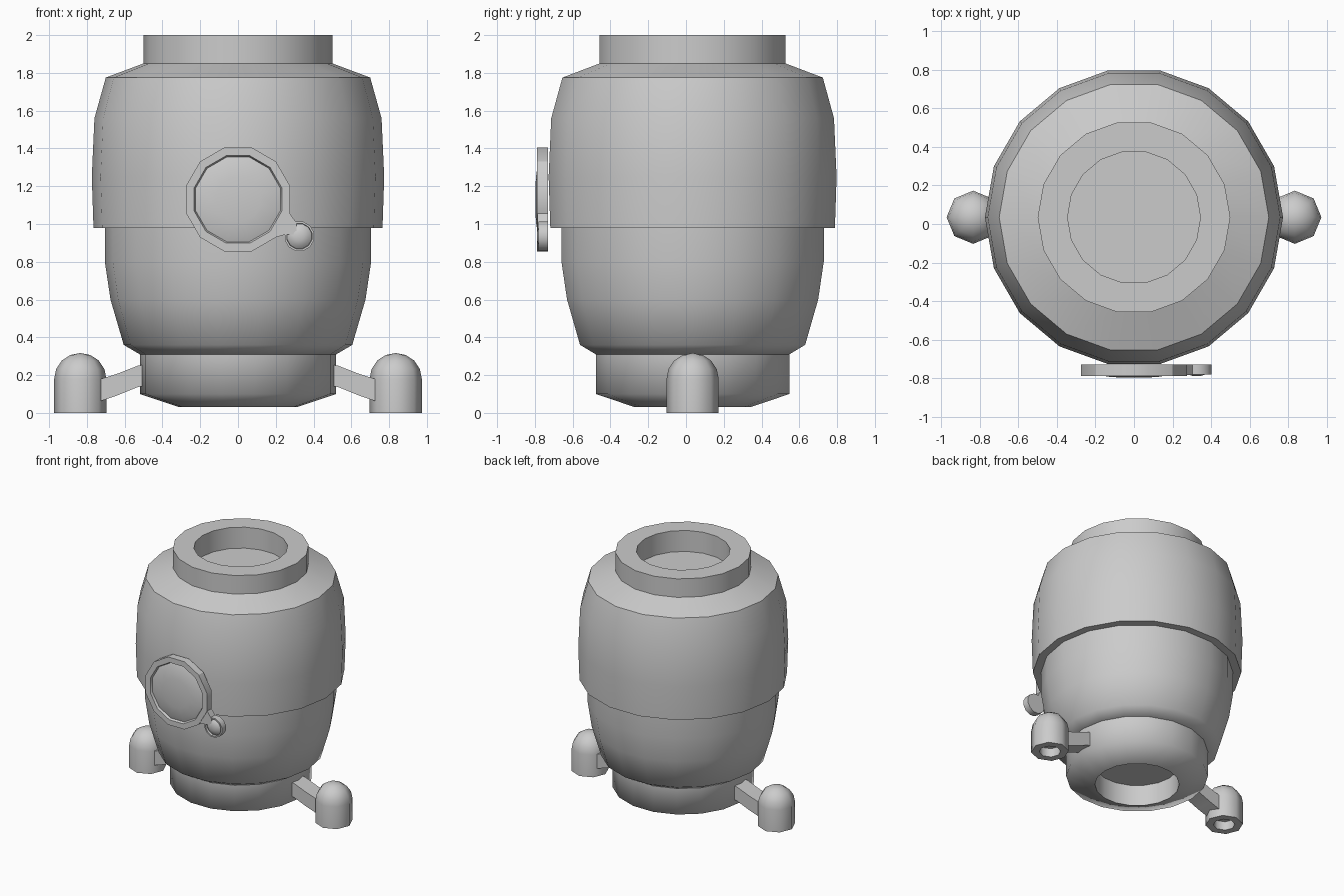
import bpy, bmesh
from math import cos, sin, pi, radians
from mathutils import Matrix

if "Cube" in bpy.data.objects:
    bpy.data.objects.remove(bpy.data.objects["Cube"])

CY = 0.035  # y of the main axis


def finish(name, bm, angle):
    bmesh.ops.remove_doubles(bm, verts=bm.verts, dist=1e-5)
    bmesh.ops.recalc_face_normals(bm, faces=bm.faces)
    me = bpy.data.meshes.new(name)
    bm.to_mesh(me)
    bm.free()
    for p in me.polygons:
        p.use_smooth = True
    me.set_sharp_from_angle(angle=radians(angle))
    ob = bpy.data.objects.new(name, me)
    bpy.context.collection.objects.link(ob)
    return ob


def lathe(name, profile, sides, centre=(0, CY, 0), angle=40, phase=0.0, front=False):
    """Revolve (radius, height) points; front=True turns the axis towards -y."""
    bm = bmesh.new()
    rings = []
    for r, h in profile:
        if r == 0:
            rings.append([bm.verts.new((0, 0, h))] * sides)
        else:
            rings.append([bm.verts.new((r * cos(phase + 2 * pi * i / sides),
                                        r * sin(phase + 2 * pi * i / sides), h))
                          for i in range(sides)])
    for a, b in zip(rings, rings[1:]):
        for i in range(sides):
            j = (i + 1) % sides
            quad = list(dict.fromkeys((a[i], a[j], b[j], b[i])))
            if len(quad) > 2:
                bm.faces.new(quad)
    if front:
        bmesh.ops.rotate(bm, verts=bm.verts, matrix=Matrix.Rotation(pi / 2, 3, 'X'))
    bmesh.ops.translate(bm, verts=bm.verts, vec=centre)
    return finish(name, bm, angle)


def prism(name, outline, y0, y1, angle=30):
    """Extrude an (x, z) outline from y0 to y1."""
    bm = bmesh.new()
    face = bm.faces.new([bm.verts.new((x, y0, z)) for x, z in outline])
    ext = bmesh.ops.extrude_face_region(bm, geom=[face], use_keep_orig=True)
    moved = [v for v in ext["geom"] if isinstance(v, bmesh.types.BMVert)]
    bmesh.ops.translate(bm, verts=moved, vec=(0, y1 - y0, 0))
    return finish(name, bm, angle)


# Base with the recess in its underside
lathe("base", [(0, 0.20), (0.31, 0.20), (0.31, 0.03), (0.52, 0.10), (0.52, 0.33), (0, 0.33)],
      18, angle=75)

# Lower hull
lathe("lower_hull", [(0, 0.31), (0.52, 0.31), (0.605, 0.36), (0.675, 0.60), (0.705, 0.80),
                     (0.705, 1.05), (0, 1.05)], 18, angle=55)

# Upper shell with shoulder, neck and recessed top
lathe("upper_shell", [(0, 0.98), (0.765, 0.98), (0.774, 1.25), (0.76, 1.56), (0.70, 1.775),
                      (0.50, 1.85), (0.50, 2.0), (0.345, 2.0), (0.345, 1.83), (0, 1.83)], 18)

# Porthole frame with its shallow domed pane
lathe("porthole", [(0, 0.73), (0.284, 0.73), (0.284, 0.79), (0.24, 0.79), (0.232, 0.772),
                   (0.20, 0.783), (0.12, 0.795), (0, 0.798)],
      12, (0, 0, 1.13), angle=30, phase=radians(15), front=True)

# Latch tab and round latch knob
prism("latch_tab", [(0.274, 1.057), (0.31, 1.005), (0.31, 0.945), (0.255, 0.945), (0.20, 0.93)],
      -0.785, -0.73)
lathe("latch_knob", [(0, 0.73), (0.08, 0.73), (0.08, 0.782), (0.069, 0.782), (0.067, 0.765),
                     (0.05, 0.78), (0.025, 0.788), (0, 0.79)],
      12, (0.325, 0, 0.935), angle=40, phase=radians(15), front=True)

# Foot pods and their struts, left and right
pod = [(0, 0.07), (0.08, 0.07), (0.08, 0), (0.138, 0), (0.138, 0.18), (0.128, 0.232),
       (0.098, 0.277), (0.054, 0.306), (0, 0.317)]
strut = [(0.46, 0.26), (0.53, 0.25), (0.64, 0.207), (0.75, 0.172),
         (0.75, 0.055), (0.64, 0.092), (0.53, 0.137), (0.46, 0.15)]
for side, s in (("left", -1), ("right", 1)):
    lathe(side + "_foot_pod", pod, 8, (s * 0.835, CY, 0), angle=50)
    prism(side + "_strut", [(s * x, z) for x, z in strut], CY - 0.07, CY + 0.07)
